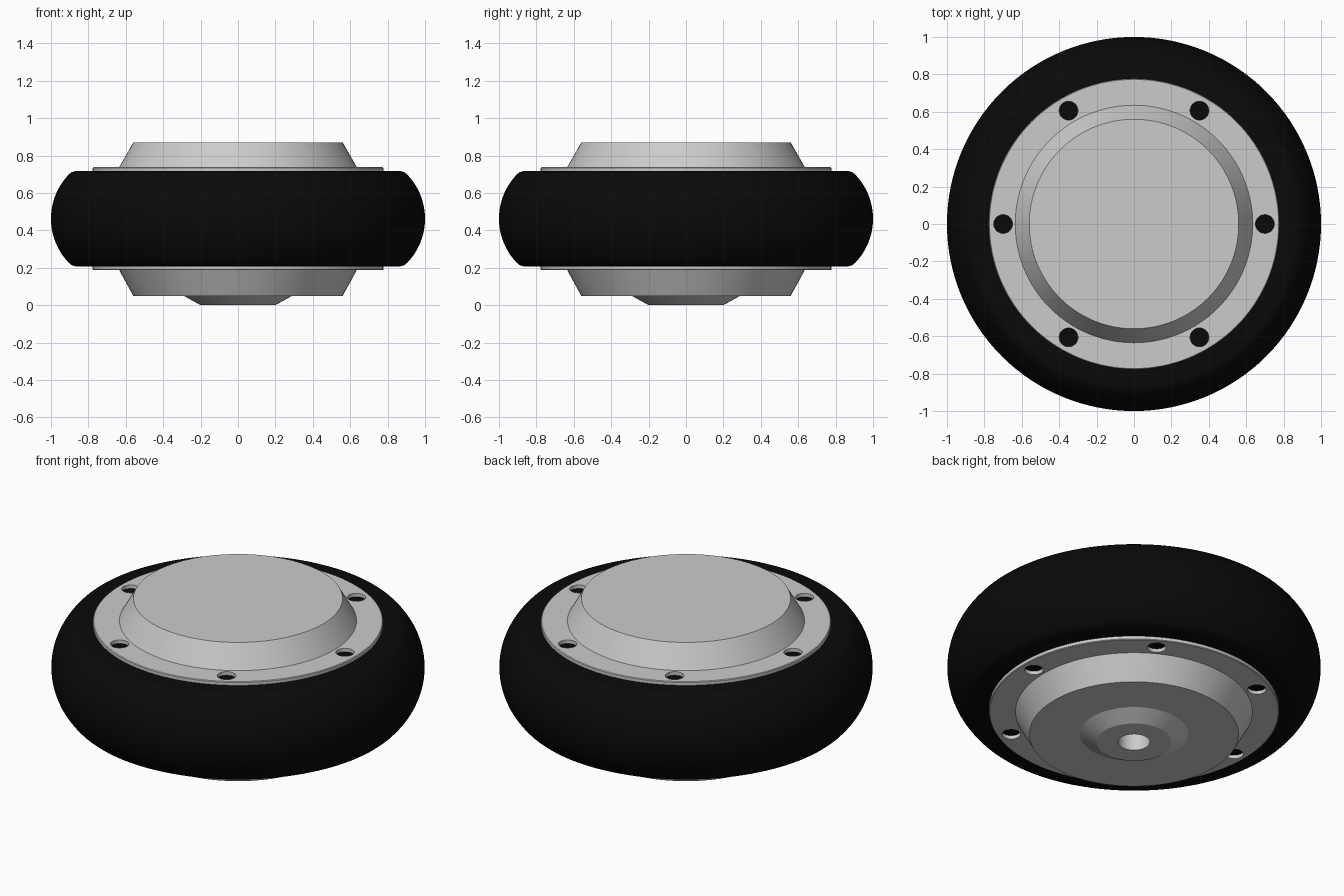
import bpy, bmesh
from math import pi, cos, sin, radians, asin

if "Cube" in bpy.data.objects:
    bpy.data.objects.remove(bpy.data.objects["Cube"])

MID = 0.4625  # height of the wheel's middle plane


def lathe(name, profile, closed=False, steps=128):
    """Spin an (r, z) profile around the z axis."""
    bm = bmesh.new()
    vs = [bm.verts.new((r, 0, z)) for r, z in profile]
    es = [bm.edges.new(p) for p in zip(vs, vs[1:])]
    if closed:
        es.append(bm.edges.new((vs[-1], vs[0])))
    bmesh.ops.spin(bm, geom=vs + es, cent=(0, 0, 0), axis=(0, 0, 1),
                   angle=2 * pi, steps=steps, use_duplicate=False)
    bmesh.ops.remove_doubles(bm, verts=bm.verts, dist=1e-5)
    bmesh.ops.recalc_face_normals(bm, faces=bm.faces)
    me = bpy.data.meshes.new(name)
    bm.to_mesh(me)
    bm.free()
    ob = bpy.data.objects.new(name, me)
    bpy.context.collection.objects.link(ob)
    return ob


def activate(ob):
    bpy.ops.object.select_all(action='DESELECT')
    ob.select_set(True)
    bpy.context.view_layer.objects.active = ob


def smooth(ob, angle=20):
    activate(ob)
    bpy.ops.object.shade_smooth_by_angle(angle=radians(angle))


# Hub: blind bore, boss, lower cover, flanges around the core, upper cover
lower = [(0, 0.4), (0.085, 0.4), (0.085, 0), (0.2, 0), (0.29, 0.05),
         (0.56, 0.05), (0.635, 0.187), (0.773, 0.187), (0.777, 0.191),
         (0.777, 0.208), (0.635, 0.208)]
upper = [(0.635, 0.717), (0.777, 0.717), (0.777, 0.734), (0.773, 0.738),
         (0.635, 0.738), (0.56, 0.87), (0, 0.87)]
hub = lathe("hub", lower + upper)

# Six bolt holes through both flanges
bm = bmesh.new()
for i in range(6):
    a = i * pi / 3
    new = bmesh.ops.create_cone(bm, cap_ends=True, segments=32,
                                radius1=0.05, radius2=0.05, depth=1.2)
    bmesh.ops.translate(bm, verts=new["verts"],
                        vec=(0.7 * cos(a), 0.7 * sin(a), MID))
me = bpy.data.meshes.new("bolt_hole_cutter")
bm.to_mesh(me)
bm.free()
cutter = bpy.data.objects.new("bolt_hole_cutter", me)
cutter.hide_render = True
bpy.context.collection.objects.link(cutter)
mod = hub.modifiers.new("bolt_holes", 'BOOLEAN')
mod.object = cutter
mod.operation = 'DIFFERENCE'
mod.solver = 'EXACT'
activate(hub)
bpy.ops.object.modifier_apply(modifier=mod.name)
bpy.data.objects.remove(cutter)
smooth(hub)

# Tyre: flat sidewalls, small rounded shoulders and a round tread
R = 0.34
end = asin(0.235 / R)
tread = [(1 - R + R * cos(t), MID + R * sin(t))
         for t in (-end + 2 * end * i / 24 for i in range(25))]
half = 0.2545
profile = ([(0.636, MID - half), (0.868, MID - half), (0.89, MID - half + 0.006)]
           + tread
           + [(0.89, MID + half - 0.006), (0.868, MID + half), (0.636, MID + half)])
tyre = lathe("tyre", profile, closed=True)
rubber = bpy.data.materials.new("rubber")
rubber.diffuse_color = (0.003, 0.003, 0.003, 1)
rubber.use_nodes = True
rubber.node_tree.nodes["Principled BSDF"].inputs["Base Color"].default_value = rubber.diffuse_color
tyre.data.materials.append(rubber)
smooth(tyre, 40)
